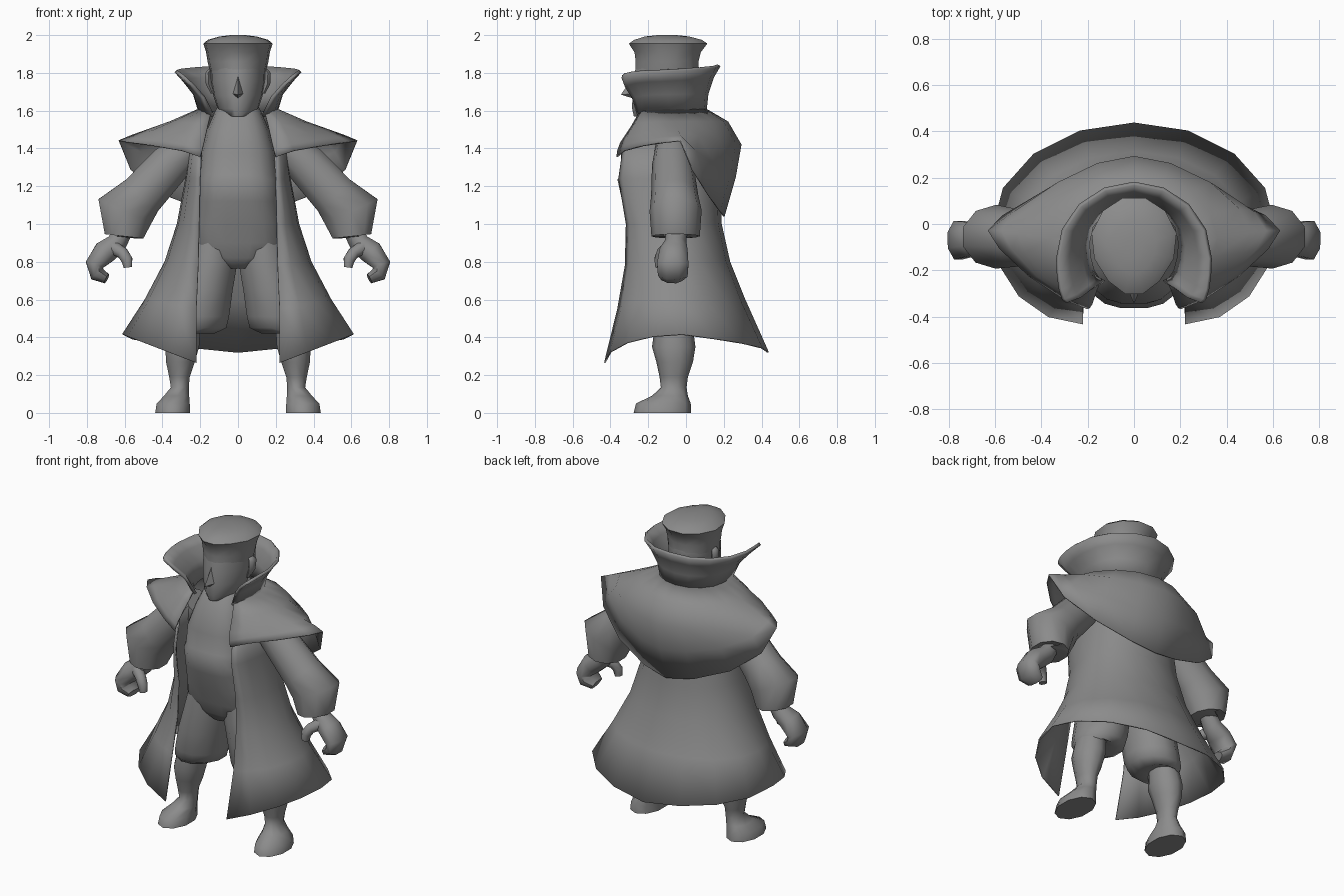
import bpy, bmesh, math
from mathutils import Vector

grey = bpy.data.materials.new("mid grey")
grey.diffuse_color = (0.26, 0.26, 0.26, 1)


def make(name, verts, faces, mirror=False, thick=0, angle=60):
    me = bpy.data.meshes.new(name)
    me.from_pydata([tuple(v) for v in verts], [], faces)
    bm = bmesh.new()
    bm.from_mesh(me)
    bmesh.ops.recalc_face_normals(bm, faces=bm.faces)
    bm.to_mesh(me)
    bm.free()
    me.materials.append(grey)
    ob = bpy.data.objects.new(name, me)
    bpy.context.collection.objects.link(ob)
    bpy.ops.object.select_all(action='DESELECT')
    ob.select_set(True)
    bpy.context.view_layer.objects.active = ob
    bpy.ops.object.shade_smooth_by_angle(angle=math.radians(angle))
    if mirror:
        ob.modifiers.new("mirror", 'MIRROR').use_mirror_merge = False
    if thick:
        m = ob.modifiers.new("thickness", 'SOLIDIFY')
        m.thickness, m.offset = thick, 0
    return ob


def rounded(v, p):
    return math.copysign(abs(v) ** p, v)


def tube(name, rings, n=10, flat=False, square=1, taper=0, **kw):
    """Closed loft; each ring is x, y, z, radius across, radius in depth."""
    c = [Vector(r[:3]) for r in rings]
    verts, faces = [], []
    for i, r in enumerate(rings):
        t = c[min(i + 1, len(c) - 1)] - c[max(i - 1, 0)]
        t = Vector((0, 0, -1)) if flat else t.normalized()
        a = t.cross(Vector((0, 1, 0))).normalized()
        b = a.cross(t).normalized()
        for k in range(n):
            w = 2 * math.pi * (k + 0.5) / n
            deep = b * r[4] * rounded(math.sin(w), square)
            narrow = 1 - taper * max(0, -deep.y / r[4])
            verts.append(c[i] + a * r[3] * narrow * rounded(math.cos(w), square) + deep)
    for i in range(len(rings) - 1):
        for k in range(n):
            j = (k + 1) % n
            faces.append((i * n + k, i * n + j, i * n + n + j, i * n + n + k))
    last = (len(rings) - 1) * n
    faces += [tuple(range(n)), tuple(range(last, last + n))]
    return make(name, verts, faces, **kw)


def drape(name, rows, thick, q=4, round_hem=False):
    """Cloth open at the front; row: front xyz, side xyz, back yz, pointedness."""
    verts, faces = [], []
    for xf, yf, zf, xs, ys, zs, yb, zb, p in rows:
        front, back = [], []
        pb = 1 + (p - 1) * 0.6
        for k in range(q + 1):
            w = k / q * math.pi / 2
            s, c = math.sin(w), max(math.cos(w), 0)
            front.append((xf + (xs - xf) * s ** p, ys + (yf - ys) * c ** p, zf + (zs - zf) * s))
            drop = s if round_hem else k / q
            back.append((xs * c ** pb, ys + (yb - ys) * s ** pb, zs + (zb - zs) * drop))
        half = front + back[1:]
        verts += half + [(-x, y, z) for x, y, z in reversed(half[:-1])]
    m = 4 * q + 1
    for i in range(len(rows) - 1):
        for k in range(m - 1):
            faces.append((i * m + k, i * m + k + 1, i * m + m + k + 1, i * m + m + k))
    return make(name, verts, faces, thick=thick)


# Long coat, shoulder cape and standing collar
drape("coat", [
    (.19, -.33, 1.42, .25, -.05, 1.42, .16, 1.42, 1),
    (.20, -.355, 1.24, .275, -.05, 1.24, .175, 1.24, 1),
    (.205, -.315, 1.00, .32, -.05, 1.00, .185, 1.00, 1),
    (.21, -.32, .78, .385, -.05, .80, .23, .80, 1),
    (.22, -.36, .55, .49, -.04, .60, .31, .60, 1),
    (.22, -.43, .265, .61, -.02, .415, .435, .32, 1)], .008)
drape("shoulder_cape", [
    (.14, -.24, 1.60, .20, -.09, 1.61, .10, 1.61, 1),
    (.16, -.285, 1.52, .36, -.06, 1.54, .22, 1.54, 1.1),
    (.18, -.345, 1.43, .50, -.04, 1.49, .29, 1.42, 1.35),
    (.19, -.36, 1.39, .57, -.03, 1.465, .26, 1.25, 1.5),
    (.20, -.365, 1.355, .63, -.03, 1.44, .20, 1.04, 1.55)], .008, round_hem=True)
drape("collar", [
    (.13, -.25, 1.57, .20, -.08, 1.59, .10, 1.60, 1),
    (.18, -.28, 1.67, .23, -.10, 1.69, .11, 1.69, 1),
    (.235, -.32, 1.73, .285, -.13, 1.76, .14, 1.78, 1),
    (.29, -.34, 1.78, .33, -.15, 1.81, .175, 1.84, 1)], .018)

# Torso and neck, its front flush with the coat edges
tube("torso", [
    (0, -.08, 1.66, .09, .09), (0, -.09, 1.58, .13, .16), (0, -.09, 1.50, .165, .205),
    (0, -.10, 1.38, .20, .245), (0, -.10, 1.26, .215, .247), (0, -.10, 1.235, .22, .265),
    (0, -.09, 1.12, .225, .25), (0, -.08, 1.00, .235, .225), (0, -.08, .90, .25, .19),
    (0, -.08, .82, .20, .165), (0, -.08, .765, .06, .13)],
    n=20, flat=True, square=.7)

# Head with flat-topped hair
tube("head", [
    (0, -.17, 1.57, .068, .11), (0, -.14, 1.61, .112, .15), (0, -.12, 1.68, .135, .17),
    (0, -.10, 1.76, .15, .185), (0, -.10, 1.84, .152, .17)], n=12, flat=True, taper=.2)
tube("hair", [
    (0, -.10, 1.80, .152, .175), (0, -.10, 1.86, .167, .172), (0, -.097, 1.91, .175, .182),
    (0, -.095, 1.955, .19, .215), (0, -.095, 1.975, .165, .185), (0, -.10, 1.993, .10, .12),
    (0, -.10, 2.0, .04, .05)], n=12, flat=True, taper=.25, angle=45)
make("nose", [(0, -.27, 1.79), (.035, -.265, 1.69), (-.035, -.265, 1.69),
              (0, -.345, 1.685), (0, -.265, 1.66)],
     [(0, 1, 3), (0, 3, 2), (1, 4, 3), (3, 4, 2), (0, 2, 4, 1)])
tube("ears", [(.145, -.08, 1.82, .012, .02), (.158, -.075, 1.80, .018, .035),
              (.155, -.08, 1.74, .018, .03), (.135, -.09, 1.69, .01, .012)],
     n=6, flat=True, mirror=True)

# Sleeves with wide cuffs
tube("sleeves", [
    (.24, -.07, 1.42, .09, .09), (.36, -.07, 1.315, .115, .11),
    (.51, -.06, 1.15, .125, .125), (.597, -.055, 1.07, .162, .138),
    (.603, -.055, .935, .108, .128), (.61, -.055, .95, .06, .07)], mirror=True)

# Hands with curled fingers and a thumb
tube("hands", [
    (.60, -.05, .97, .05, .055), (.645, -.055, .895, .06, .062),
    (.705, -.065, .85, .068, .08), (.76, -.07, .785, .052, .09),
    (.745, -.07, .735, .045, .085), (.695, -.075, .71, .028, .06)], n=8, mirror=True)
tube("thumbs", [
    (.66, -.09, .875, .038, .038), (.61, -.125, .845, .033, .033),
    (.588, -.14, .81, .032, .03), (.583, -.14, .77, .024, .024)], n=8, mirror=True)

# Baggy breeches
tube("breeches", [
    (.12, -.08, .95, .12, .17), (.14, -.08, .80, .142, .18), (.175, -.08, .65, .152, .18),
    (.20, -.075, .51, .158, .175), (.215, -.07, .45, .158, .16),
    (.24, -.07, .42, .12, .125), (.275, -.065, .44, .08, .09)],
    n=12, flat=True, mirror=True)

# Lower legs and feet
tube("legs_and_feet", [
    (.28, -.065, .46, .085, .10), (.295, -.065, .35, .094, .115),
    (.305, -.06, .27, .08, .097), (.31, -.065, .19, .057, .075),
    (.308, -.065, .135, .05, .068), (.325, -.085, .09, .07, .095),
    (.343, -.12, .05, .092, .145), (.346, -.125, 0, .097, .152)],
    flat=True, mirror=True)
